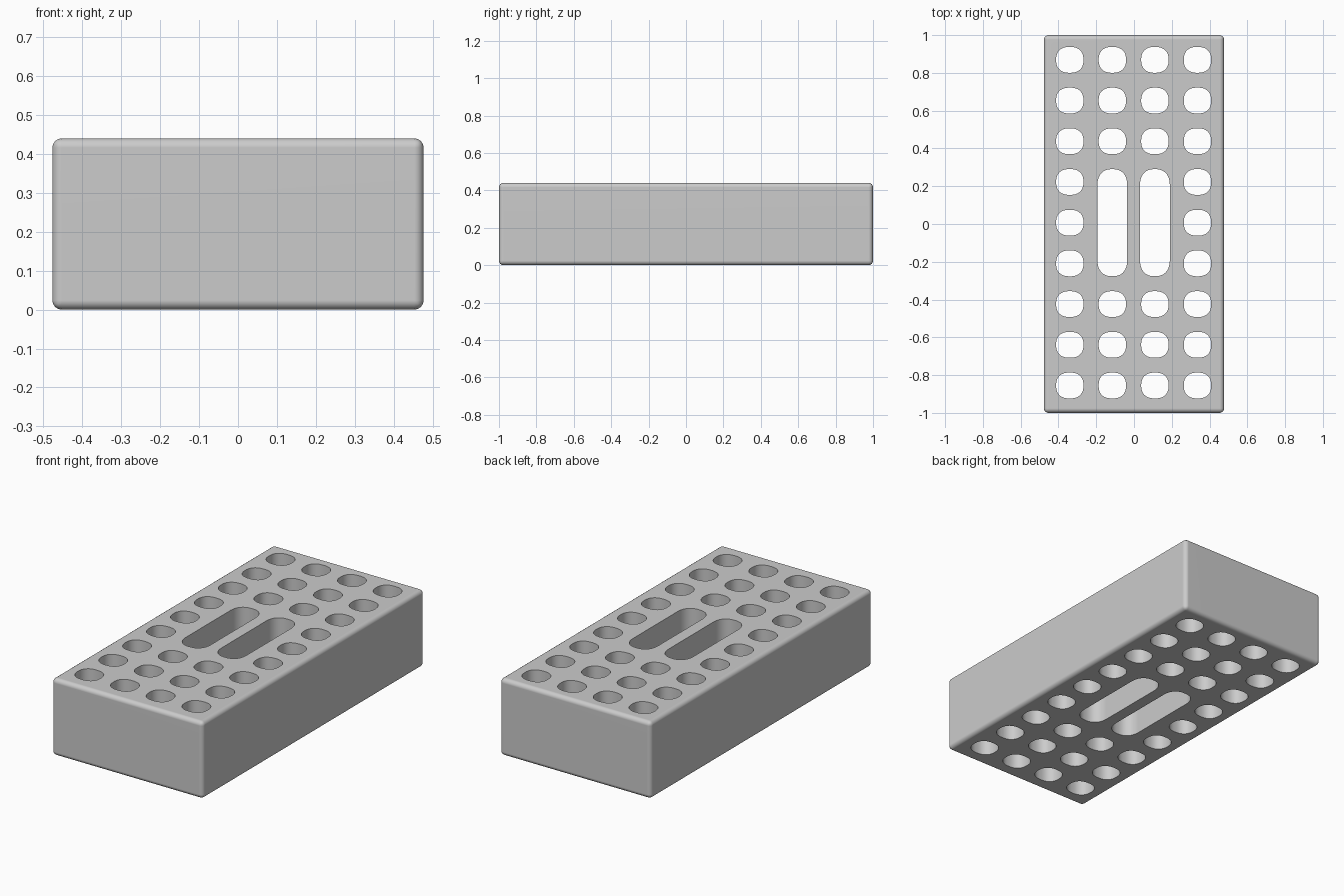
import bpy, bmesh, math

if "Cube" in bpy.data.objects:
    bpy.data.objects.remove(bpy.data.objects["Cube"])

W, L, H = 0.954, 2.0, 0.44


def new_object(name, bm):
    mesh = bpy.data.meshes.new(name)
    bm.to_mesh(mesh)
    bm.free()
    obj = bpy.data.objects.new(name, mesh)
    bpy.context.collection.objects.link(obj)
    return obj


def add_prism(bm, cx, cy, rx, ry, straight=0.0, n=40, power=2.4):
    """Rounded, slightly squarish column; 'straight' stretches it along y into a slot."""
    pts = []
    for i in range(n):
        a = 2 * math.pi * (i + 0.5) / n
        c, s = math.cos(a), math.sin(a)
        x = math.copysign(abs(c) ** (2 / power), c) * rx
        y = math.copysign(abs(s) ** (2 / power), s) * ry
        pts.append((cx + x, cy + y + math.copysign(straight / 2, s)))
    low = [bm.verts.new((x, y, -0.1)) for x, y in pts]
    high = [bm.verts.new((x, y, H + 0.1)) for x, y in pts]
    bm.faces.new(low[::-1])
    bm.faces.new(high)
    for i in range(n):
        j = (i + 1) % n
        bm.faces.new((low[i], low[j], high[j], high[i]))


# Brick body with rounded edges
bm = bmesh.new()
bmesh.ops.create_cube(bm, size=1)
for v in bm.verts:
    v.co = (v.co.x * W, v.co.y * L, (v.co.z + 0.5) * H)
bmesh.ops.bevel(bm, geom=bm.edges[:], offset=0.024, segments=4,
                profile=0.5, affect='EDGES')
brick = new_object("perforated_brick", bm)

# Cutter: grid of round holes plus two long finger slots in the middle
bm = bmesh.new()
for col in range(4):
    x = -0.340 + col * 0.2253
    for row in range(9):
        if col in (1, 2) and 3 <= row <= 5:
            continue
        add_prism(bm, x, -0.855 + row * 0.2155, 0.0725, 0.0685)
    if col in (1, 2):
        add_prism(bm, x, 0.007, 0.079, 0.09, straight=0.387)
cutter = new_object("hole_cutter", bm)
cutter.hide_render = True

# Cut the holes right through
cut = brick.modifiers.new("holes", 'BOOLEAN')
cut.operation = 'DIFFERENCE'
cut.solver = 'EXACT'
cut.object = cutter
bpy.context.view_layer.objects.active = brick
bpy.ops.object.select_all(action='DESELECT')
brick.select_set(True)
bpy.ops.object.modifier_apply(modifier=cut.name)
bpy.data.objects.remove(cutter)

# Smooth shading with crisp hole rims and flat large faces
bpy.ops.object.shade_smooth_by_angle(angle=math.radians(35))
normals = brick.modifiers.new("flat_faces", 'WEIGHTED_NORMAL')
normals.keep_sharp = True
